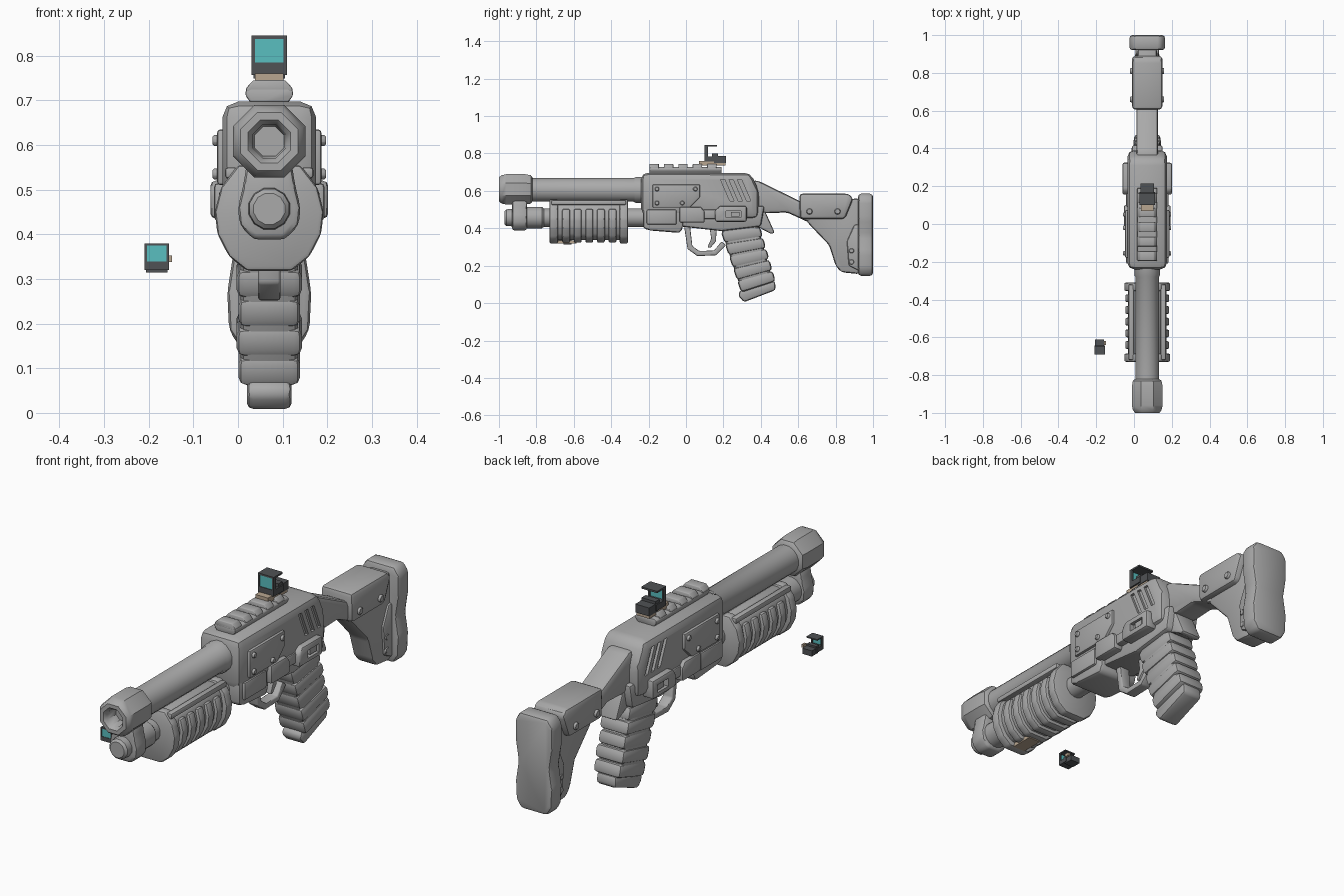
import bpy, bmesh, math
from mathutils import Vector, Matrix

if "Cube" in bpy.data.objects:
    bpy.data.objects.remove(bpy.data.objects["Cube"], do_unlink=True)

C = 0.07          # centre plane of the body
made = []


def material(name, r, g, b):
    m = bpy.data.materials.new(name)
    m.use_nodes = True
    m.diffuse_color = (r, g, b, 1)
    m.node_tree.nodes["Principled BSDF"].inputs["Base Color"].default_value = (r, g, b, 1)
    return m


GREY = material("body_grey", 0.4, 0.4, 0.4)
DARK = material("sight_dark", 0.08, 0.085, 0.09)
TAN = material("mount_tan", 0.48, 0.38, 0.28)
CYAN = material("lens_cyan", 0.1, 0.52, 0.53)


def finish(bm, name, mat=GREY, bevel=0.0, segs=2):
    bmesh.ops.recalc_face_normals(bm, faces=bm.faces)
    if bevel:
        bmesh.ops.bevel(bm, geom=bm.edges[:], offset=bevel, offset_type='OFFSET',
                        segments=segs, profile=0.5, affect='EDGES', clamp_overlap=True)
        bmesh.ops.recalc_face_normals(bm, faces=bm.faces)
    me = bpy.data.meshes.new(name)
    bm.to_mesh(me)
    bm.free()
    me.materials.append(mat)
    ob = bpy.data.objects.new(name, me)
    bpy.context.collection.objects.link(ob)
    made.append(ob)
    return ob


def extrude(name, points, offset, **kw):
    bm = bmesh.new()
    face = bm.faces.new([bm.verts.new(p) for p in points])
    new = bmesh.ops.extrude_face_region(bm, geom=[face])["geom"]
    bmesh.ops.translate(bm, vec=offset, verts=[v for v in new if isinstance(v, bmesh.types.BMVert)])
    return finish(bm, name, **kw)


def profile(name, yz, half, cx=C, **kw):
    """Side outline pushed across the width."""
    return extrude(name, [(cx - half, y, z) for y, z in yz], (2 * half, 0, 0), **kw)


def section(name, xz, y0, y1, **kw):
    """Half outline, mirrored about the centre plane and pushed along y."""
    full = [(C + x, y0, z) for x, z in xz] + [(C - x, y0, z) for x, z in reversed(xz)]
    return extrude(name, full, (0, y1 - y0, 0), **kw)


def box(name, x0, x1, y0, y1, z0, z1, **kw):
    return profile(name, [(y0, z0), (y1, z0), (y1, z1), (y0, z1)], (x1 - x0) / 2, (x0 + x1) / 2, **kw)


def lathe(name, rings, z, sides=16):
    bm = bmesh.new()
    loops = []
    for y, r in rings:
        angles = [2 * math.pi * (i + 0.5) / sides for i in range(sides)]
        loops.append([bm.verts.new((C + r * math.cos(a), y, z + r * math.sin(a))) for a in angles])
    for a, b in zip(loops, loops[1:]):
        for i in range(sides):
            j = (i + 1) % sides
            bm.faces.new((a[i], a[j], b[j], b[i]))
    bm.faces.new(loops[0])
    bm.faces.new(loops[-1])
    return finish(bm, name)


def bolt(name, x, y, z, r=0.015, depth=0.03):
    bm = bmesh.new()
    bmesh.ops.create_cone(bm, cap_ends=True, segments=10, radius1=r, radius2=r, depth=depth,
                          matrix=Matrix.Translation((x, y, z)) @ Matrix.Rotation(math.pi / 2, 4, 'Y'))
    return finish(bm, name, bevel=0.004, segs=1)


def cut(ob, cutters):
    for c in cutters:
        mod = ob.modifiers.new("cut", 'BOOLEAN')
        mod.object, mod.solver = c, 'EXACT'
        bpy.context.view_layer.objects.active = ob
        bpy.ops.object.modifier_apply(modifier=mod.name)
        made.remove(c)
        bpy.data.objects.remove(c, do_unlink=True)


# Barrel, muzzle and magazine tube
lathe("barrel", [(-0.85, 0.064), (-0.28, 0.064), (-0.27, 0.07), (-0.2, 0.07)], 0.605)
lathe("muzzle", [(-0.93, 0.036), (-0.985, 0.04), (-1, 0.052), (-1, 0.07), (-0.985, 0.082),
                 (-0.96, 0.088), (-0.86, 0.088), (-0.83, 0.082), (-0.82, 0.068)], 0.608, 8)
lathe("magazine_tube", [(-0.87, 0.058), (-0.77, 0.058), (-0.76, 0.05), (-0.2, 0.05)], 0.457)
lathe("tube_cap", [(-0.97, 0.036), (-0.96, 0.046), (-0.93, 0.048), (-0.9, 0.048)], 0.457, 12)
section("tube_clamp", [(0.05, 0.56), (0.058, 0.51), (0.07, 0.46), (0.066, 0.42), (0.035, 0.388)],
        -0.93, -0.85, bevel=0.014)


# Ribbed pump grip
def pump_outline(k, top):
    pts = [(0.07, top), (0.108, 0.505), (0.122, 0.45), (0.116, 0.4), (0.09, 0.35), (0.05, 0.318)]
    return [(x * k, 0.44 + (z - 0.44) * (k if z < 0.5 else 1)) for x, z in pts]


section("pump_core", pump_outline(0.84, 0.545), -0.72, -0.32, bevel=0.01)
for y in (-0.73, -0.355):
    section("pump_flange", pump_outline(1, 0.555), y, y + 0.045, bevel=0.01)
for i in range(5):
    y = -0.662 + i * 0.062
    section("pump_rib", pump_outline(0.96, 0.5), y, y + 0.042, bevel=0.01)
for s in (-1, 1):
    x = C + s * 0.085
    box("pump_rail", x - 0.014, x + 0.014, -0.72, -0.32, 0.525, 0.55, bevel=0.007)
box("pump_mount", 0.04, 0.1, -0.69, -0.585, 0.318, 0.335, mat=TAN)

# Receiver with slanted vents on both sides
receiver = profile("receiver", [(-0.24, 0.47), (-0.24, 0.697), (0.345, 0.697), (0.39, 0.6),
                                (0.39, 0.45), (0.1, 0.45)], 0.105, bevel=0.035)
vents = []
for s in (-1, 1):
    for i in range(3):
        y = 0.185 + i * 0.045
        vents.append(profile("vent", [(y, 0.66), (y + 0.022, 0.66), (y + 0.072, 0.545), (y + 0.05, 0.545)],
                             0.012, C + s * 0.105))
cut(receiver, vents)
profile("receiver_front", [(-0.23, 0.53), (-0.23, 0.4), (-0.19, 0.388), (-0.03, 0.375),
                           (-0.015, 0.41), (-0.015, 0.53)], 0.1, bevel=0.016)
profile("receiver_lower", [(-0.04, 0.52), (-0.03, 0.41), (0.19, 0.385), (0.4, 0.41), (0.42, 0.52)],
        0.082, bevel=0.014)
profile("rear_tang", [(0.34, 0.54), (0.41, 0.52), (0.475, 0.375), (0.455, 0.37), (0.36, 0.42)],
        0.05, bevel=0.014)

# Side details
for s in (-1, 1):
    def side(name, reach, yz, depth=0.03, **kw):
        return profile(name, yz, depth / 2, C + s * (reach - depth / 2), **kw)

    side("side_panel", 0.117, [(-0.18, 0.51), (-0.18, 0.635), (0.075, 0.635), (0.075, 0.565),
                               (0.02, 0.51)], bevel=0.008)
    side("lower_panel", 0.112, [(-0.21, 0.42), (-0.21, 0.5), (-0.05, 0.5), (-0.05, 0.42)], bevel=0.008)
    side("middle_block", 0.124, [(-0.035, 0.43), (-0.035, 0.515), (0.08, 0.515), (0.1, 0.49), (0.1, 0.43)],
         0.05, bevel=0.01)
    side("link_bar", 0.112, [(0.09, 0.45), (0.09, 0.5), (0.17, 0.5), (0.17, 0.45)], 0.04, bevel=0.008)
    catch = side("catch_block", 0.132, [(0.155, 0.435), (0.155, 0.495), (0.18, 0.52), (0.325, 0.52),
                                        (0.325, 0.435)], 0.06, bevel=0.012)
    cut(catch, [side("window", 0.15, [(0.215, 0.457), (0.215, 0.493), (0.295, 0.493), (0.295, 0.457)], 0.04)])
    side("catch_button", 0.126, [(0.24, 0.463), (0.24, 0.488), (0.285, 0.488), (0.285, 0.463)])
    for y, z in ((-0.155, 0.535), (-0.155, 0.61), (0.05, 0.61), (-0.02, 0.535)):
        bolt("panel_bolt", C + s * 0.112, y, z, 0.013)
    for y, z in ((0.66, 0.49), (0.81, 0.49)):
        bolt("riser_bolt", C + s * 0.075, y, z, 0.017)
    for z in (0.28, 0.22):
        bolt("stock_bolt", C + s * 0.05, 0.885, z)

# Top rail
rail = [(0.035, 0.685), (0.053, 0.71), (0.053, 0.722), (0.042, 0.728)]
section("rail_base", rail, -0.195, 0.19, bevel=0.004)
for i in range(5):
    y = -0.195 + i * 0.077
    section("rail_tooth", [(0.05, 0.715), (0.053, 0.726), (0.036, 0.745)], y, y + 0.05, bevel=0.004)

# Trigger and guard
profile("trigger_guard", [(-0.01, 0.41), (0.008, 0.29), (0.06, 0.252), (0.16, 0.255), (0.215, 0.31),
                          (0.19, 0.33), (0.15, 0.281), (0.07, 0.279), (0.034, 0.305), (0.022, 0.41)],
        0.025, bevel=0.006)
profile("trigger", [(0.125, 0.41), (0.135, 0.345), (0.115, 0.3), (0.13, 0.295), (0.16, 0.33), (0.165, 0.41)],
        0.014, bevel=0.004)

# Pistol grip with slanted bands
profile("grip", [(0.19, 0.43), (0.19, 0.385), (0.3, 0.055), (0.465, 0.11), (0.38, 0.43)], 0.064, bevel=0.025)
front = (Vector((0.185, 0.385)), Vector((0.295, 0.055)))
back = (Vector((0.395, 0.41)), Vector((0.48, 0.115)))
for i in range(5):
    a, b = i / 5, (i + 0.97) / 5
    profile("grip_band", [front[0].lerp(front[1], a), front[0].lerp(front[1], b),
                          back[0].lerp(back[1], b), back[0].lerp(back[1], a)],
            0.073 if i % 2 else 0.069, bevel=0.018)
profile("grip_base", [(0.29, 0.07), (0.278, 0.04), (0.31, 0.005), (0.48, 0.07), (0.475, 0.12)],
        0.05, bevel=0.014)

# Stock
profile("stock_arm", [(0.35, 0.655), (0.385, 0.655), (0.62, 0.54), (0.7, 0.5), (0.66, 0.43), (0.54, 0.485),
                      (0.43, 0.48), (0.35, 0.5)], 0.058, bevel=0.02)
profile("stock_web", [(0.6, 0.54), (0.93, 0.56), (0.93, 0.155), (0.83, 0.165), (0.8, 0.2), (0.765, 0.31),
                      (0.65, 0.43)], 0.052, bevel=0.016)
profile("cheek_riser", [(0.61, 0.45), (0.605, 0.585), (0.87, 0.585), (0.895, 0.56), (0.85, 0.45)],
        0.08, bevel=0.022)
profile("stock_rear_plate", [(0.87, 0.2), (0.86, 0.33), (0.9, 0.42), (0.93, 0.42), (0.93, 0.17)],
        0.062, bevel=0.01)
section("butt_pad", [(0.07, 0.585), (0.094, 0.55), (0.094, 0.45), (0.08, 0.36), (0.094, 0.27),
                     (0.09, 0.185), (0.065, 0.146)], 0.92, 1.0, bevel=0.016)


# Reflex sights
def sight(name, cx, y, z, k):
    def part(label, x0, x1, y0, y1, z0, z1, mat=DARK):
        box(name + "_" + label, cx + x0 * k, cx + x1 * k, y + y0 * k, y + y1 * k, z + z0 * k, z + z1 * k, mat=mat)
    part("sill", -0.04, 0.04, 0, 0.07, 0, 0.028)
    part("rear_body", -0.035, 0.035, 0.05, 0.115, -0.008, 0.03)
    part("rear_block", -0.035, 0.035, 0.04, 0.07, 0.025, 0.042)
    part("top", -0.04, 0.04, 0, 0.065, 0.08, 0.088)
    part("left_post", 0.032, 0.04, 0, 0.018, 0.02, 0.088)
    part("right_post", -0.04, -0.032, 0, 0.018, 0.02, 0.088)
    part("lens", -0.033, 0.033, 0.003, 0.009, 0.026, 0.082, CYAN)


sight("top_sight", C, 0.1, 0.757, 1)
box("top_sight_mount", 0.038, 0.102, 0.07, 0.21, 0.735, 0.76, mat=TAN)
sight("small_sight", -0.182, -0.69, 0.32, 0.68)
box("small_sight_nub", -0.158, -0.148, -0.64, -0.62, 0.338, 0.352, mat=TAN)

# Smooth shading with sharp creases
bpy.ops.object.select_all(action='DESELECT')
for ob in made:
    ob.select_set(True)
bpy.context.view_layer.objects.active = made[0]
bpy.ops.object.shade_smooth_by_angle(angle=math.radians(38))
